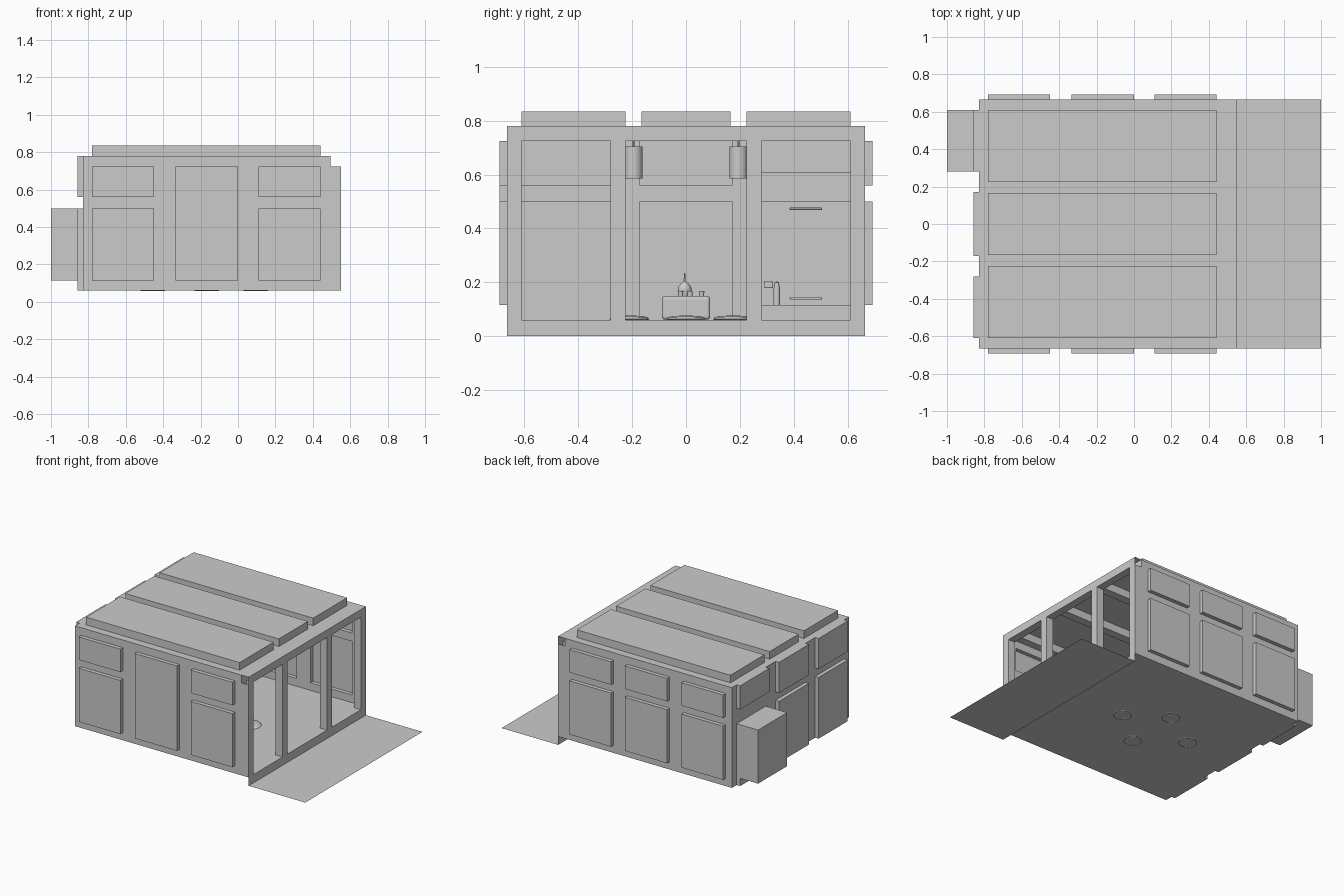
import bpy, bmesh, math
from mathutils import Vector

if "Cube" in bpy.data.objects:
    bpy.data.objects.remove(bpy.data.objects["Cube"], do_unlink=True)


def finish(name, bm, smooth=False):
    mesh = bpy.data.meshes.new(name)
    bm.to_mesh(mesh)
    bm.free()
    ob = bpy.data.objects.new(name, mesh)
    bpy.context.collection.objects.link(ob)
    if smooth:
        bpy.ops.object.select_all(action='DESELECT')
        ob.select_set(True)
        bpy.context.view_layer.objects.active = ob
        bpy.ops.object.shade_smooth_by_angle(angle=math.radians(35))
    return ob


def sheet(name, axis, pos, out, us, vs, pockets=(), holes=(), reveal=0):
    """Thin wall across one axis, with pockets pushed outward and cut holes.
    Pockets are (u0, u1, v0, v1, depth); holes are (u0, u1, v0, v1)."""
    ua, va = [i for i in range(3) if i != axis]
    for p in list(pockets) + list(holes):
        us, vs = us + list(p[:2]), vs + list(p[2:4])
    us, vs = sorted(set(us)), sorted(set(vs))
    normal = Vector([out if i == axis else 0 for i in range(3)])

    def inside(c, r):
        return r[0] < c[ua] < r[1] and r[2] < c[va] < r[3]

    bm = bmesh.new()
    grid = []
    for u in us:
        row = []
        for v in vs:
            co = [0, 0, 0]
            co[axis], co[ua], co[va] = pos, u, v
            row.append(bm.verts.new(co))
        grid.append(row)
    for i in range(len(us) - 1):
        for j in range(len(vs) - 1):
            f = bm.faces.new((grid[i][j], grid[i + 1][j], grid[i + 1][j + 1], grid[i][j + 1]))
            f.normal_update()
            if f.normal.dot(normal) < 0:
                f.normal_flip()
    cut = [f for f in bm.faces if any(inside(f.calc_center_median(), h) for h in holes)]
    bmesh.ops.delete(bm, geom=cut, context='FACES')
    for p in pockets:
        bm.normal_update()
        region = [f for f in bm.faces if abs(f.normal.dot(normal)) > 0.9
                  and inside(f.calc_center_median(), p)]
        geom = bmesh.ops.extrude_face_region(bm, geom=region)["geom"]
        verts = [g for g in geom if isinstance(g, bmesh.types.BMVert)]
        bmesh.ops.translate(bm, vec=normal * p[4], verts=verts)
        bmesh.ops.delete(bm, geom=[f for f in region if f.is_valid], context='FACES')
    if reveal:
        rim = []
        for e in bm.edges:
            c = (e.verts[0].co + e.verts[1].co) / 2
            if e.is_boundary and us[0] < c[ua] < us[-1] and FLOOR + 0.001 < c[va] < vs[-1]:
                rim.append(e)
        geom = bmesh.ops.extrude_edge_only(bm, edges=rim)["geom"]
        verts = [g for g in geom if isinstance(g, bmesh.types.BMVert)]
        bmesh.ops.translate(bm, vec=normal * -reveal, verts=verts)
    bmesh.ops.dissolve_limit(bm, angle_limit=0.01, verts=bm.verts, edges=bm.edges)
    return finish(name, bm)


def lathe(name, profile, location, steps=24):
    bm = bmesh.new()
    verts = [bm.verts.new((r, 0, z)) for r, z in profile]
    edges = [bm.edges.new(pair) for pair in zip(verts, verts[1:])]
    bmesh.ops.spin(bm, geom=verts + edges, cent=(0, 0, 0), axis=(0, 0, 1),
                   angle=math.tau, steps=steps, use_duplicate=False)
    bmesh.ops.remove_doubles(bm, verts=bm.verts, dist=0.0001)
    bmesh.ops.recalc_face_normals(bm, faces=bm.faces)
    ob = finish(name, bm, True)
    ob.location = location
    return ob


def box(name, center, size, bevel=0):
    bm = bmesh.new()
    bmesh.ops.create_cube(bm, size=1)
    bmesh.ops.scale(bm, vec=size, verts=bm.verts)
    ob = finish(name, bm)
    ob.location = center
    if bevel:
        mod = ob.modifiers.new("rounded", 'BEVEL')
        mod.width, mod.segments = bevel, 3
    return ob


FLOOR, ROOF, LINTEL = 0.06, 0.78, 0.725
BACK, OPEN, SIDE = -0.83, 0.55, 0.665
BEAM, BUMP = 0.055, 0.028
columns = [(-0.78, -0.45), (-0.335, 0.0), (0.11, 0.44)]
bays = [(-0.61, -0.28), (-0.17, 0.17), (0.28, 0.61)]
lower, upper, full = (0.115, 0.5), (0.56, LINTEL), (0.115, LINTEL)

# Long side walls with raised panels and open beam ends
beam_end = [(OPEN - BEAM, OPEN, LINTEL, ROOF)]
rear = [c + r + (BUMP,) for c in columns for r in (lower, upper)]
front = [columns[1] + full + (BUMP,)]
front += [c + r + (BUMP,) for c in columns[::2] for r in (lower, upper)]
sheet("front_wall", 1, -SIDE, -1, [BACK, OPEN], [FLOOR, ROOF], front, beam_end)
sheet("rear_wall", 1, SIDE, 1, [BACK, OPEN], [FLOOR, ROOF], rear, beam_end)

# End wall with panels and a deep storage niche
panels = [b + (FLOOR, 0.5, BUMP) for b in bays]
panels += [b + (0.56, ROOF, BUMP) for b in bays[:2]] + [bays[2] + (0.61, ROOF, BUMP)]
panels.append(bays[2] + lower + (0.142,))
sheet("end_wall", 0, BACK, -1, [-SIDE, SIDE], [FLOOR, ROOF], panels)

# Roof with three hollow raised panels
roof = [(-0.78, 0.44) + y + (BEAM,) for y in ((-0.61, -0.225), (-0.165, 0.165), (0.225, 0.61))]
sheet("roof", 2, ROOF, 1, [BACK, OPEN], [-SIDE, SIDE], roof)

# Open end: hollow posts and lintel around three openings
openings = [y + (FLOOR, LINTEL) for y in ((-0.61, -0.28), (-0.225, 0.225), (0.28, 0.61))]
sheet("open_frame", 0, OPEN, 1, [-SIDE, SIDE], [0, ROOF], (), openings, BEAM)
sheet("open_frame_inner", 0, OPEN - BEAM, -1, [-SIDE, SIDE], [FLOOR, ROOF], (), openings)

# Floor and ground apron
sheet("floor", 2, FLOOR, 1, [BACK, OPEN], [-SIDE, SIDE])
sheet("apron", 2, 0, 1, [OPEN, 1], [-SIDE, SIDE])

# Low table with seat cushions around it
box("table", (-0.18, 0, 0.105), (0.18, 0.18, 0.088), 0.012)
cushion = [(0, 0.063), (0.04, 0.063), (0.058, 0.057), (0.075, 0.063),
           (0.066, 0.071), (0.045, 0.075), (0, 0.077)]
for i, (x, y) in enumerate([(0.095, 0), (-0.455, 0), (-0.168, -0.21), (-0.168, 0.175)]):
    lathe(f"cushion_{i + 1}", cushion, (x, y, 0))

# Tableware
lathe("pot", [(0, 0), (0.02, 0), (0.026, 0.02), (0.024, 0.035), (0.013, 0.048),
              (0.004, 0.055), (0.002, 0.085), (0, 0.085)], (-0.18, -0.005, 0.149))
for i, (x, y) in enumerate([(-0.15, 0.058), (-0.14, -0.02), (-0.14, 0.015)]):
    lathe(f"cup_{i + 1}", [(0, 0), (0.009, 0), (0.01, 0.018), (0, 0.018)], (x, y, 0.149), 12)

# Hanging lamps under the roof ribs
for name, y in (("front_lamp", -0.195), ("rear_lamp", 0.195)):
    lathe(name, [(0, 0), (0.034, 0), (0.034, 0.12), (0.003, 0.12), (0.003, 0.195),
                 (0, 0.195)], (-0.17, y, 0.585))

# Niche rails and dispenser bottle
for name, z in (("upper_rail", 0.473), ("lower_rail", 0.14)):
    box(name, (-0.84, 0.445, z), (0.012, 0.12, 0.008), 0.002)
lathe("bottle", [(0, 0), (0.012, 0), (0.012, 0.06), (0.008, 0.085), (0, 0.088)],
      (-0.93, 0.337, 0.115), 16)
box("bottle_spout", (-0.93, 0.306, 0.192), (0.02, 0.034, 0.026), 0.004)
